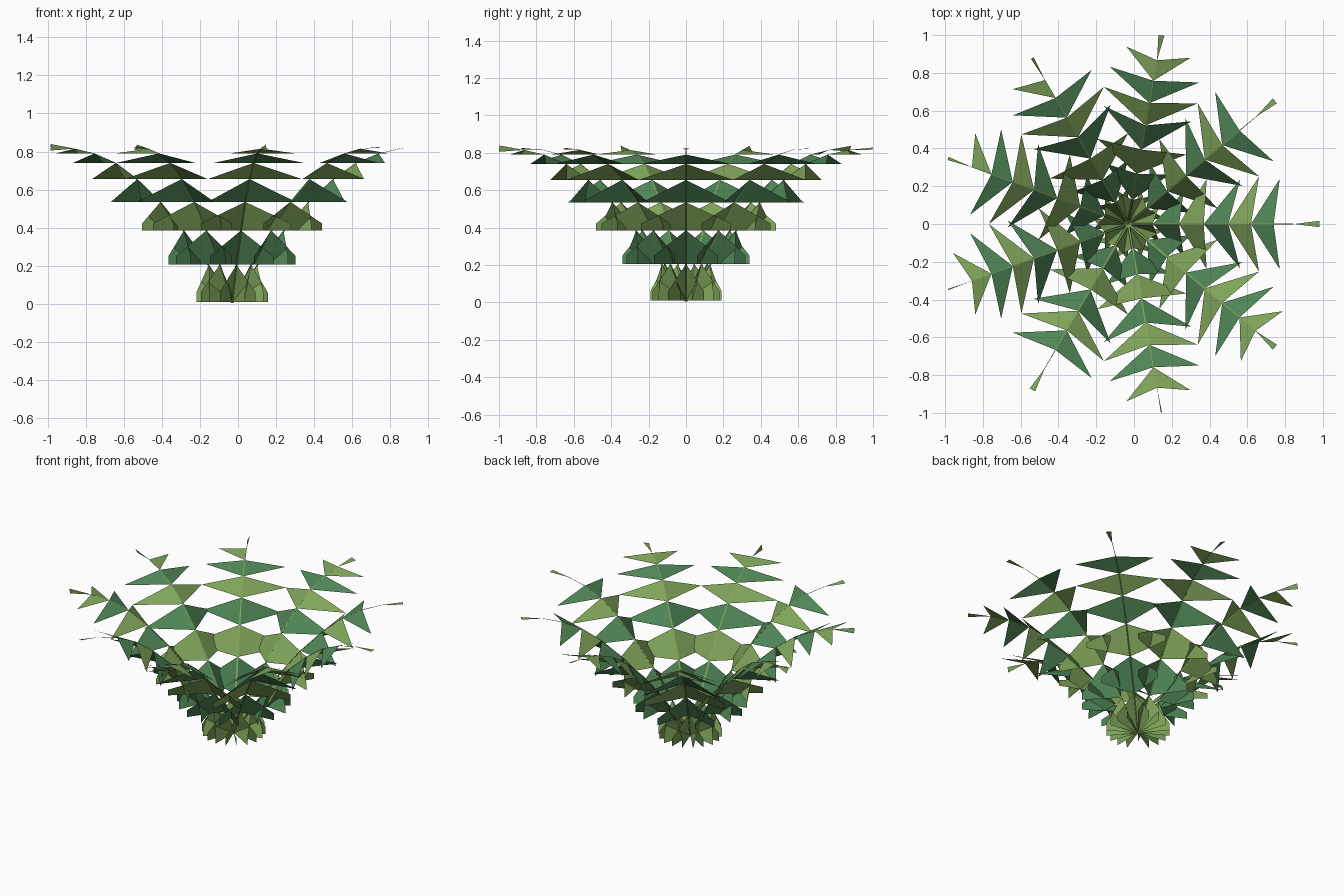
import bpy
import math
from mathutils import Matrix, Vector

cube = bpy.data.objects.get("Cube")
if cube:
    bpy.data.objects.remove(cube)


def make_material(name, colour):
    mat = bpy.data.materials.new(name)
    mat.use_nodes = True
    mat.diffuse_color = colour
    mat.node_tree.nodes["Principled BSDF"].inputs["Base Color"].default_value = colour
    return mat


LIGHT = make_material("light olive green", (0.22, 0.38, 0.105, 1))
DEEP = make_material("deep fern green", (0.08, 0.24, 0.095, 1))

FRONDS = 9
CROWN = Matrix.Translation((-0.031, 0, 0))

# Stem joints: distance from the crown, height
JOINTS = [(0.0, 0.01), (0.13, 0.205), (0.27, 0.385), (0.40, 0.535),
          (0.53, 0.655), (0.65, 0.74), (0.77, 0.79), (0.88, 0.815)]
# Leaflet tips: distance along the frond, sideways reach, height of the blunt end
TIPS = [(0.165, 0.095, 0.05), (0.294, 0.17, 0.045), (0.416, 0.24, 0.037),
        (0.593, 0.235, 0), (0.693, 0.252, 0), (0.803, 0.24, 0), (0.924, 0.173, 0)]
# Which sides keep the outermost leaflet, and the roll of each end leaf
LAST_SIDES = [(), (), (1, -1), (1,), (-1,), (1, -1), (), (1, -1), (1, -1)]
END_ROLL = [0, 0, 20, -60, 60, 80, 15, 80, 10]


def add_mesh(name, verts, faces, matrix, materials, indices):
    mesh = bpy.data.meshes.new(name)
    mesh.from_pydata(verts, [], faces)
    for mat in materials:
        mesh.materials.append(mat)
    for poly, index in zip(mesh.polygons, indices):
        poly.material_index = index
    obj = bpy.data.objects.new(name, mesh)
    obj.matrix_world = matrix
    bpy.context.collection.objects.link(obj)
    return obj


def add_leaflets(number, matrix):
    """Paired leaflets, alternating in colour up the frond."""
    verts, faces, indices = [], [], []
    for level, (along, reach, blunt) in enumerate(TIPS):
        (r0, z0), (r1, z1) = JOINTS[level], JOINTS[level + 1]
        sides = LAST_SIDES[number] if level == len(TIPS) - 1 else (1, -1)
        for side in sides:
            ring = [(r0, 0, z0), (r1, 0, z1)]
            if blunt:
                ring.append((along, side * reach, z0 + blunt))
            ring.append((along, side * reach, z0))
            if side < 0:
                ring.reverse()
            start = len(verts)
            verts += ring
            faces.append(range(start, start + len(ring)))
            indices.append(level % 2)
    add_mesh(f"frond_{number + 1}_leaflets", verts, faces, matrix, (LIGHT, DEEP), indices)


def add_stem(number, matrix):
    """Thin three-sided stem, tapering outward."""
    verts, faces = [], []
    path = JOINTS + [(0.90, 0.818)]
    for i, (r, z) in enumerate(path):
        size = 0.006 * (1 - 0.9 * i / (len(path) - 1))
        verts += [(r, size, z), (r, -size, z), (r + size, 0, z - size)]
    for i in range(len(path) - 1):
        for k in range(3):
            a, b = 3 * i + k, 3 * i + (k + 1) % 3
            faces.append((a, b, b + 3, a + 3))
    add_mesh(f"frond_{number + 1}_stem", verts, faces, matrix, (LIGHT,), [0] * len(faces))


def add_end_leaf(number, matrix):
    """Small wedge that widens to the end of the frond."""
    roll = math.radians(END_ROLL[number])
    half = Vector((0, math.cos(roll), math.sin(roll))) * 0.017
    root, end = Vector((0.88, 0, 0.815)), Vector((1.014, 0, 0.822))
    add_mesh(f"frond_{number + 1}_end_leaf", [root, end - half, end + half],
             [(0, 1, 2)], matrix, (LIGHT,), [0])


for n in range(FRONDS):
    turn = CROWN @ Matrix.Rotation(math.tau * n / FRONDS, 4, "Z")
    add_leaflets(n, turn)
    add_stem(n, turn)
    add_end_leaf(n, turn)
